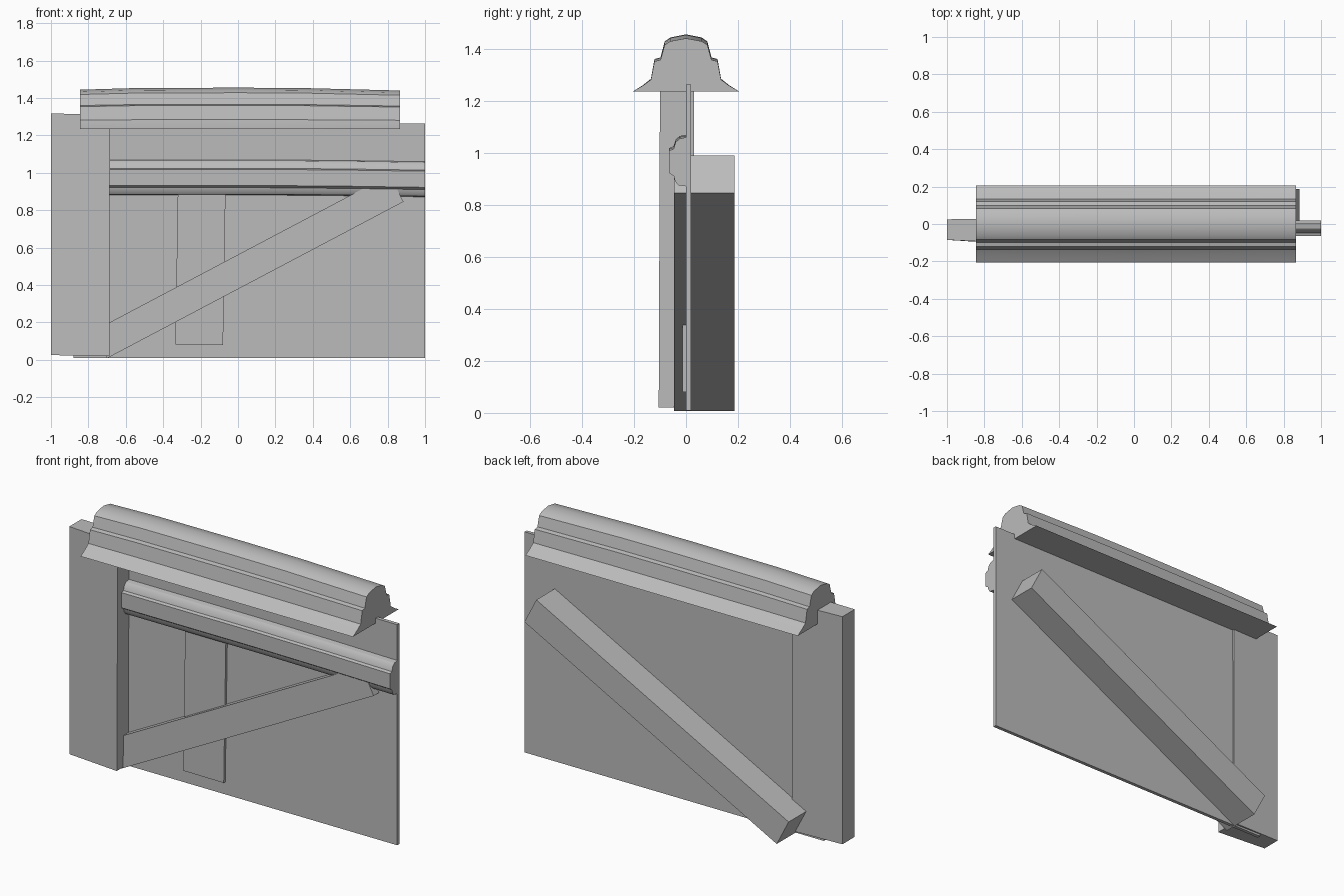
import bpy, bmesh, math
from mathutils import Vector

cube = bpy.data.objects.get("Cube")
if cube:
    bpy.data.objects.remove(cube)

grey = bpy.data.materials.new("plain grey")
grey.use_nodes = True
COLOUR = (0.5, 0.5, 0.5, 1)
grey.diffuse_color = COLOUR
grey.node_tree.nodes["Principled BSDF"].inputs["Base Color"].default_value = COLOUR


def loft(name, sections, smooth=False):
    """Join matching closed cross-sections and cap both ends."""
    bm = bmesh.new()
    rings = [[bm.verts.new(p) for p in s] for s in sections]
    n = len(rings[0])
    for a, b in zip(rings, rings[1:]):
        for i in range(n):
            j = (i + 1) % n
            bm.faces.new((a[i], a[j], b[j], b[i]))
    bm.faces.new(rings[0])
    bm.faces.new(rings[-1])
    bmesh.ops.recalc_face_normals(bm, faces=bm.faces)
    mesh = bpy.data.meshes.new(name)
    bm.to_mesh(mesh)
    bm.free()
    obj = bpy.data.objects.new(name, mesh)
    bpy.context.collection.objects.link(obj)
    mesh.materials.append(grey)
    if smooth:
        bpy.context.view_layer.objects.active = obj
        obj.select_set(True)
        bpy.ops.object.shade_smooth_by_angle(angle=math.radians(30))
        obj.select_set(False)
    return obj


def slab(name, outline, y0, y1):
    """Extrude an x-z outline between two depths."""
    return loft(name, [[(x, y, z) for x, z in outline] for y in (y0, y1)])


# Wall panel and the thin plank on its front
slab("wall_panel", [(-0.88, 0.01), (1, 0.01), (1, 1.262), (-0.88, 1.27)], 0, 0.02)
slab("plank", [(-0.335, 0.082), (-0.08, 0.08), (-0.065, 1.0), (-0.32, 1.0)], -0.014, 0.005)

# Corner post, slightly thinner on its outer side
loft("corner_post", [
    [(-1, -0.085, 0.025), (-1, 0.025, 0.025), (-1, 0.025, 1.317), (-1, -0.085, 1.317)],
    [(-0.688, -0.105, 0.02), (-0.688, 0.03, 0.02), (-0.685, 0.03, 1.31), (-0.685, -0.1, 1.31)],
])

# Diagonal brace passing through the panel
slab("diagonal_brace", [(-0.70, 0.008), (0.885, 0.845), (0.81, 0.99), (-0.775, 0.153)], -0.047, 0.186)

# Moulded rail, drooping slightly towards its free end
RAIL = [(0.005, 0.88), (-0.03, 0.885), (-0.042, 0.9), (-0.047, 0.92), (-0.065, 0.932),
        (-0.065, 1.018), (-0.048, 1.024), (-0.04, 1.05), (-0.025, 1.064), (0.005, 1.07)]
loft("moulded_rail", [[(x, y, z - drop) for y, z in RAIL]
                      for x, drop in ((-0.69, 0), (0.15, 0), (0.6, 0.004), (1, 0.01))], True)

# Ridge cap: symmetric stepped profile with a gentle crown along its length
HALF = [(0.205, 1.235), (0.165, 1.26), (0.135, 1.284), (0.121, 1.36), (0.098, 1.366),
        (0.082, 1.428), (0.06, 1.443)]
CAP = HALF + [(0, 1.455)] + [(-y, z) for y, z in reversed(HALF)]
BASE = 1.235
loft("ridge_cap", [[(x, y, BASE + (z - BASE) * k) for y, z in CAP]
                   for x, k in ((-0.845, 0.95), (-0.55, 0.99), (0, 1), (0.35, 0.99), (0.865, 0.93))], True)
